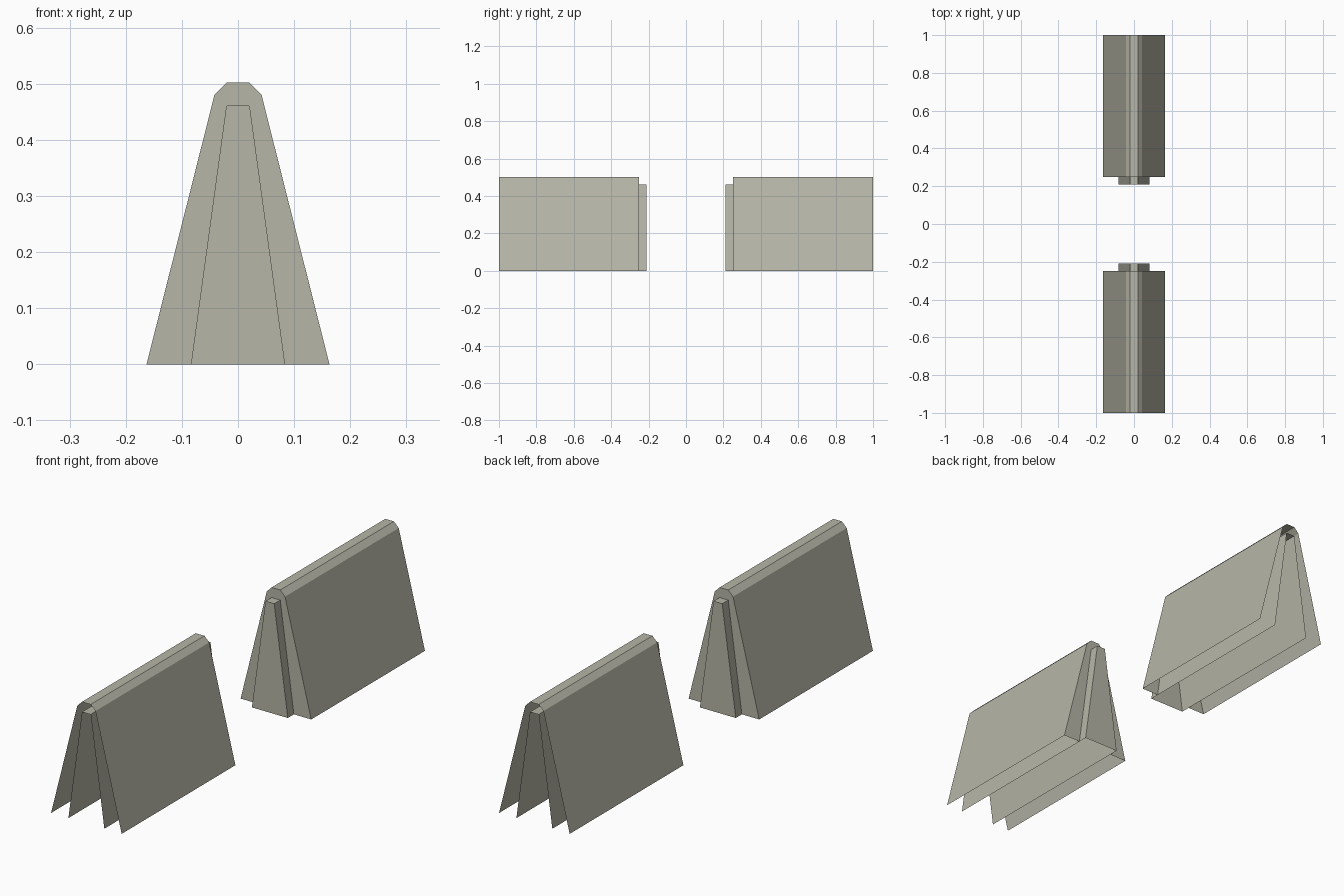
import bpy
import bmesh

cube = bpy.data.objects.get("Cube")
if cube:
    bpy.data.objects.remove(cube, do_unlink=True)

# Single stone grey colour
stone = bpy.data.materials.new("stone grey")
colour = (0.47, 0.465, 0.39, 1.0)
stone.diffuse_color = colour
stone.use_nodes = True
bsdf = stone.node_tree.nodes["Principled BSDF"]
bsdf.inputs["Base Color"].default_value = colour
bsdf.inputs["Roughness"].default_value = 0.9


def mirrored(half):
    """Complete a left half (x, z) profile across x = 0."""
    return half + [(-x, z) for x, z in reversed(half)]


OUTER = mirrored([(-0.163, 0.0), (-0.042, 0.48), (-0.02, 0.502)])
INNER = mirrored([(-0.083, 0.0), (-0.02, 0.46)])


def make_shell(name, profile, cap, y_near, y_far, side):
    """Open-bottomed sheet along y, closed only at the end nearest the gap."""
    bm = bmesh.new()

    def add_face(verts):
        bm.faces.new(verts if side > 0 else verts[::-1])

    near = [bm.verts.new((x, side * y_near, z)) for x, z in profile]
    far = [bm.verts.new((x, side * y_far, z)) for x, z in profile]
    for i in range(len(profile) - 1):
        add_face([near[i], near[i + 1], far[i + 1], far[i]])

    # End wall, optionally cut around the inner shell
    opening = [bm.verts.new((x, side * y_near, z)) for x, z in cap]
    add_face((near + opening)[::-1])

    mesh = bpy.data.meshes.new(name)
    bm.to_mesh(mesh)
    bm.free()
    mesh.materials.append(stone)
    obj = bpy.data.objects.new(name, mesh)
    bpy.context.collection.objects.link(obj)
    return obj


# Two matching barrier halves with a gap between them
for label, side in (("front", -1), ("back", 1)):
    make_shell(label + "_outer_shell", OUTER, INNER[::-1], 0.25, 1.0, side)
    make_shell(label + "_inner_shell", INNER, [], 0.21, 1.0, side)
